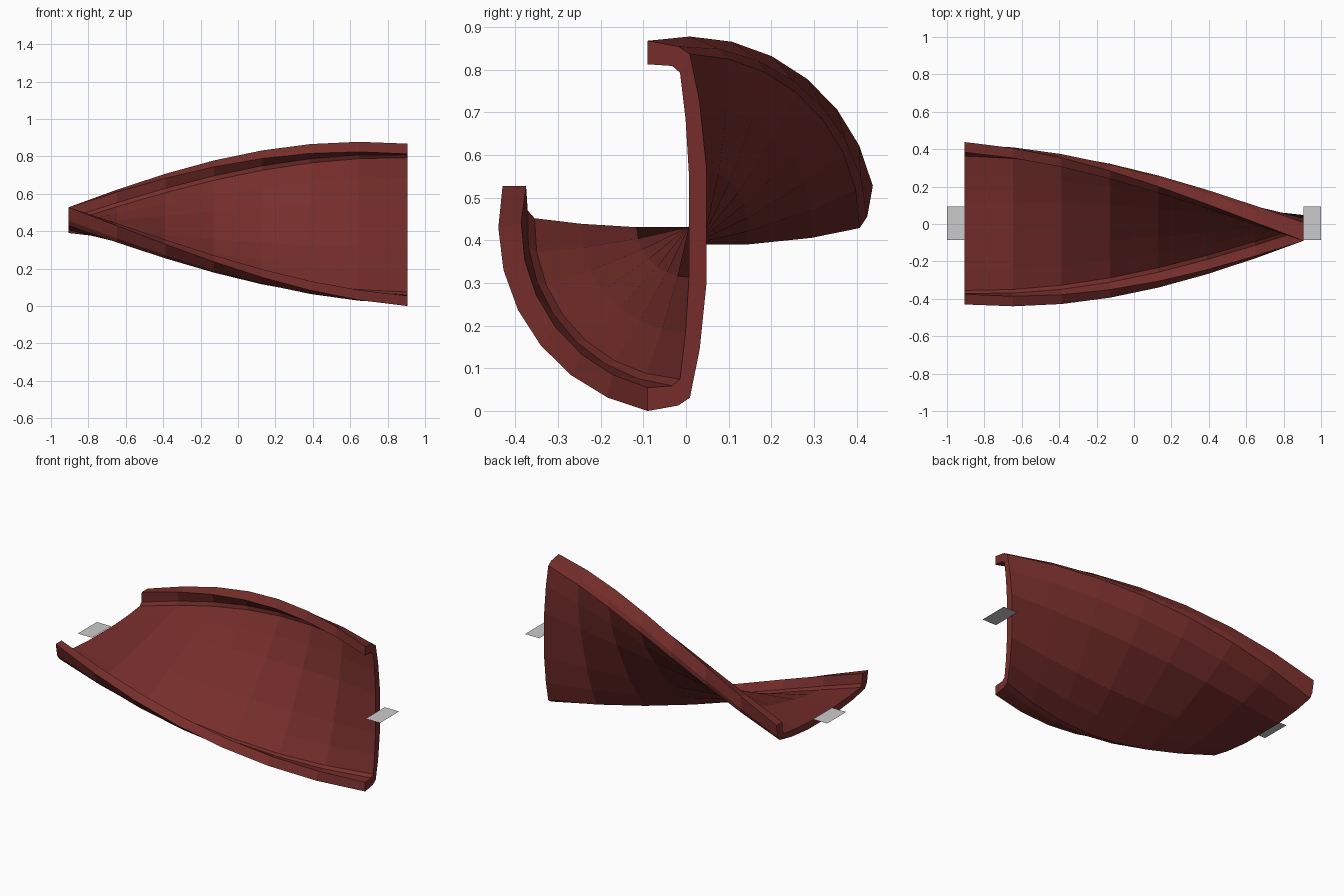
import bpy
from math import pi, sin, cos

if "Cube" in bpy.data.objects:
    bpy.data.objects.remove(bpy.data.objects["Cube"])

CY, CZ = 0.004, 0.434      # twist axis
HALF, STEPS = 0.905, 7

# channel cross-section halves (width, height), from flange tip to middle
outer = [(0.434, 0.094), (0.421, 0.022), (0.403, -0.005), (0.29, -0.028), (0.135, -0.044)]
inner = [(0.379, 0.094), (0.375, 0.036), (0.359, 0.018), (0.25, 0.005), (0.12, -0.003)]


def mirrored(half):
    return [(-w, h) for w, h in half] + half[::-1]


def make_object(name, verts, faces):
    mesh = bpy.data.meshes.new(name)
    mesh.from_pydata(verts, [], faces)
    mesh.update()
    ob = bpy.data.objects.new(name, mesh)
    bpy.context.collection.objects.link(ob)
    return ob


# twisted channel: the profile turns 90 degrees from left to right
profile = mirrored(outer) + mirrored(inner)[::-1]
n = len(profile)
verts, faces = [], []
for i in range(STEPS + 1):
    t = i / STEPS
    a = t * pi / 2
    for w, h in profile:
        verts.append((-HALF + 2 * HALF * t,
                      CY + w * cos(a) - h * sin(a),
                      CZ + w * sin(a) + h * cos(a)))
for i in range(STEPS):
    for j in range(n):
        k = (j + 1) % n
        faces.append((i * n + j, i * n + k, (i + 1) * n + k, (i + 1) * n + j))
# end caps as strips between outer and inner lines
last = STEPS * n
for j in range(n // 2 - 1):
    quad = (j, n - 1 - j, n - 2 - j, j + 1)
    faces.append(quad)
    faces.append(tuple(last + q for q in reversed(quad)))
channel = make_object("twisted_channel", verts, faces)

# consistent outward normals
import bmesh
bm = bmesh.new()
bm.from_mesh(channel.data)
bmesh.ops.recalc_face_normals(bm, faces=bm.faces)
bm.to_mesh(channel.data)
bm.free()

mat = bpy.data.materials.new("dark_red")
mat.diffuse_color = (0.18, 0.027, 0.024, 1)
mat.use_nodes = True
mat.node_tree.nodes["Principled BSDF"].inputs["Base Color"].default_value = mat.diffuse_color
channel.data.materials.append(mat)

# flat connector tabs at both ends
for name, x0, x1 in (("left_tab", -1, -HALF), ("right_tab", HALF, 1)):
    make_object(name, [(x0, CY - 0.09, CZ), (x1, CY - 0.09, CZ),
                       (x1, CY + 0.09, CZ), (x0, CY + 0.09, CZ)], [(0, 1, 2, 3)])
